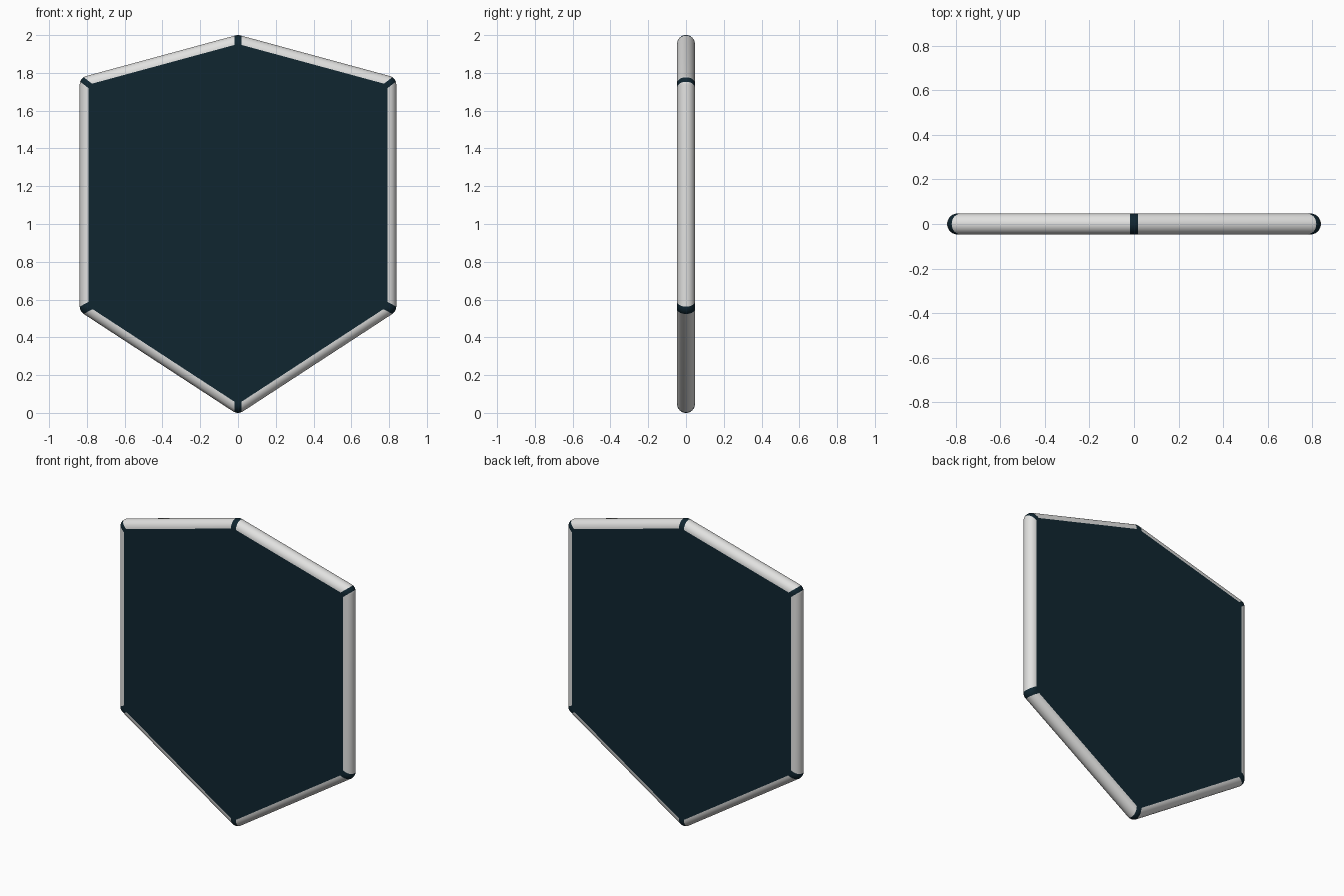
import bpy, bmesh, math
from mathutils import Vector

if "Cube" in bpy.data.objects:
    bpy.data.objects.remove(bpy.data.objects["Cube"])

R = 0.047  # half thickness of the slab and radius of its rounded rim

# hexagon corners (x, z), counter-clockwise from the bottom, with half-width of each dark joint
CORNERS = [((0, R), 0.018), ((0.791, 0.563), 0.022), ((0.791, 1.738), 0.015),
           ((0, 2 - R), 0.018), ((-0.791, 1.738), 0.015), ((-0.791, 0.563), 0.022)]
PTS = [Vector((c[0][0], 0, c[0][1])) for c in CORNERS]
N = len(PTS)


def material(name, rgb):
    m = bpy.data.materials.new(name)
    m.diffuse_color = (*rgb, 1)
    m.use_nodes = True
    m.node_tree.nodes["Principled BSDF"].inputs["Base Color"].default_value = m.diffuse_color
    return m


DARK = material("dark_navy", (0.005, 0.019, 0.030))
PALE = material("pale_grey", (0.75, 0.75, 0.74))


def make_object(name, bm, mats):
    me = bpy.data.meshes.new(name)
    bm.to_mesh(me)
    bm.free()
    for m in mats:
        me.materials.append(m)
    ob = bpy.data.objects.new(name, me)
    bpy.context.collection.objects.link(ob)
    return ob


def edge_normal(i):
    d = (PTS[(i + 1) % N] - PTS[i % N]).normalized()
    return Vector((d.z, 0, -d.x))


# flat panel: hexagonal prism
bm = bmesh.new()
face = bm.faces.new([bm.verts.new(p + Vector((0, -R, 0))) for p in PTS])
ext = bmesh.ops.extrude_face_region(bm, geom=[face])
bmesh.ops.translate(bm, vec=(0, 2 * R, 0),
                    verts=[g for g in ext["geom"] if isinstance(g, bmesh.types.BMVert)])
bmesh.ops.recalc_face_normals(bm, faces=bm.faces)
make_object("panel", bm, [DARK])

# rounded rim: half-circle section swept round the hexagon with rounded corners
ARC, SEC = 8, 16
bm = bmesh.new()
rings, bisectors = [], []
for i, p in enumerate(PTS):
    n0, n1 = edge_normal(i - 1 + N), edge_normal(i)
    bisectors.append((n0 + n1).normalized())
    for k in range(ARC + 1):
        n = n0.slerp(n1, k / ARC)
        rings.append([bm.verts.new(p + R * (math.cos(v) * n + math.sin(v) * Vector((0, 1, 0))))
                      for v in (math.pi * (s / SEC - 0.5) for s in range(SEC + 1))])
for a, b in zip(rings, rings[1:] + rings[:1]):
    for s in range(SEC):
        bm.faces.new((a[s], b[s], b[s + 1], a[s + 1]))
bmesh.ops.remove_doubles(bm, verts=bm.verts, dist=1e-5)
bmesh.ops.recalc_face_normals(bm, faces=bm.faces)
if sum(f.normal.dot(f.calc_center_median() - Vector((0, 0, 1))) for f in bm.faces) < 0:
    bmesh.ops.reverse_faces(bm, faces=bm.faces)

# cut both sides of each corner joint
for p, (_, w), b in zip(PTS, CORNERS, bisectors):
    t = Vector((b.z, 0, -b.x))
    for side in (-1, 1):
        faces = [f for f in bm.faces if any((v.co - p).length < 0.07 for v in f.verts)]
        edges = {e for f in faces for e in f.edges}
        verts = {v for f in faces for v in f.verts}
        bmesh.ops.bisect_plane(bm, geom=faces + list(edges) + list(verts), dist=1e-6,
                               plane_co=p + t * w * side, plane_no=t)

# colour the joints dark
for f in bm.faces:
    f.smooth = True
    c = f.calc_center_median()
    for p, (_, w), b in zip(PTS, CORNERS, bisectors):
        t = Vector((b.z, 0, -b.x))
        if (c - p).length < 0.07 and abs((c - p).dot(t)) < w:
            f.material_index = 1
rim = make_object("rim", bm, [PALE, DARK])
bpy.context.view_layer.objects.active = rim
rim.select_set(True)
bpy.ops.object.shade_smooth_by_angle(angle=math.radians(40))
